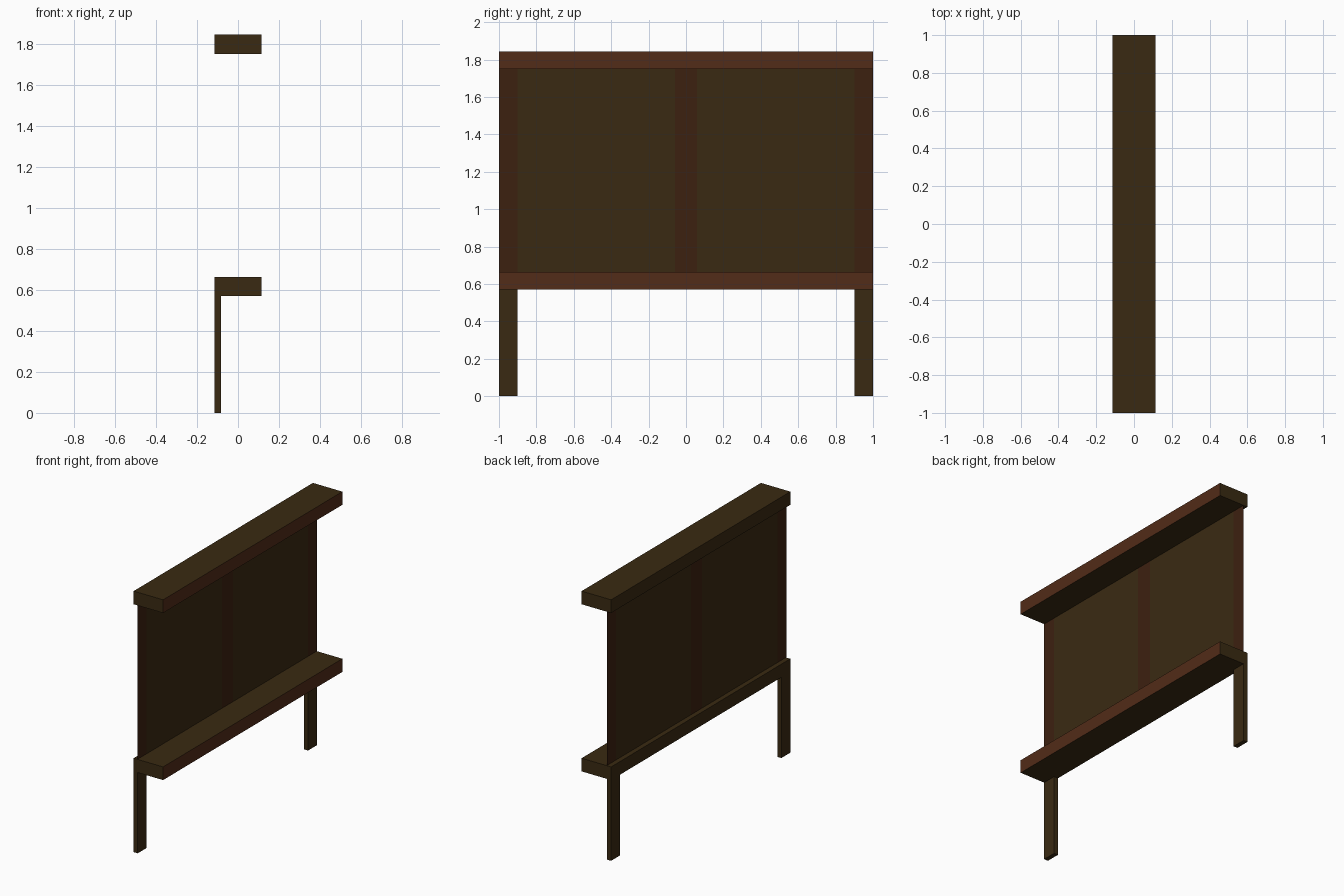
import bpy

if "Cube" in bpy.data.objects:
    bpy.data.objects.remove(bpy.data.objects["Cube"])

def material(name, rgb):
    m = bpy.data.materials.new(name)
    m.diffuse_color = (*rgb, 1)
    m.use_nodes = True
    m.node_tree.nodes["Principled BSDF"].inputs["Base Color"].default_value = m.diffuse_color
    return m

DARK = material("dark_wood", (0.042, 0.023, 0.006))
RED = material("red_wood", (0.085, 0.025, 0.009))
STRIP = material("strip_wood", (0.046, 0.015, 0.005))

def add_mesh(name, verts, faces, mats):
    me = bpy.data.meshes.new(name)
    me.from_pydata(verts, [], faces)
    for m in mats:
        me.materials.append(m)
    ob = bpy.data.objects.new(name, me)
    bpy.context.collection.objects.link(ob)
    return ob

def box(name, x, y, z, mats):
    verts = [(a, b, c) for a in x for b in y for c in z]
    faces = [(4, 6, 7, 5), (0, 1, 3, 2), (0, 4, 5, 1),
             (2, 3, 7, 6), (0, 2, 6, 4), (1, 5, 7, 3)]
    return add_mesh(name, verts, faces, mats)

def sheet(name, y0, y1, mat):
    x, z0, z1 = -0.083, 0.665, 1.75
    return add_mesh(name, [(x, y0, z0), (x, y1, z0), (x, y1, z1), (x, y0, z1)],
                    [(0, 1, 2, 3)], [mat])

# Long rails, with a redder face on the +x side
for name, z in (("lower_rail", (0.57, 0.663)), ("upper_rail", (1.75, 1.843))):
    rail = box(name, (-0.115, 0.115), (-1, 1), z, [DARK, RED])
    rail.data.polygons[0].material_index = 1

# Legs under the lower rail
for side, y in (("left", (-1, -0.9)), ("right", (0.9, 1))):
    box(side + "_leg", (-0.115, -0.083), y, (0, 0.57), [DARK])

# Thin back panels with upright strips between the rails
for side, s in (("left", -1), ("right", 1)):
    sheet(side + "_panel", *sorted((s * 0.06, s * 0.9)), DARK)
    sheet(side + "_strip", *sorted((s * 0.9, s * 1.0)), STRIP)
sheet("middle_strip", -0.06, 0.06, STRIP)
